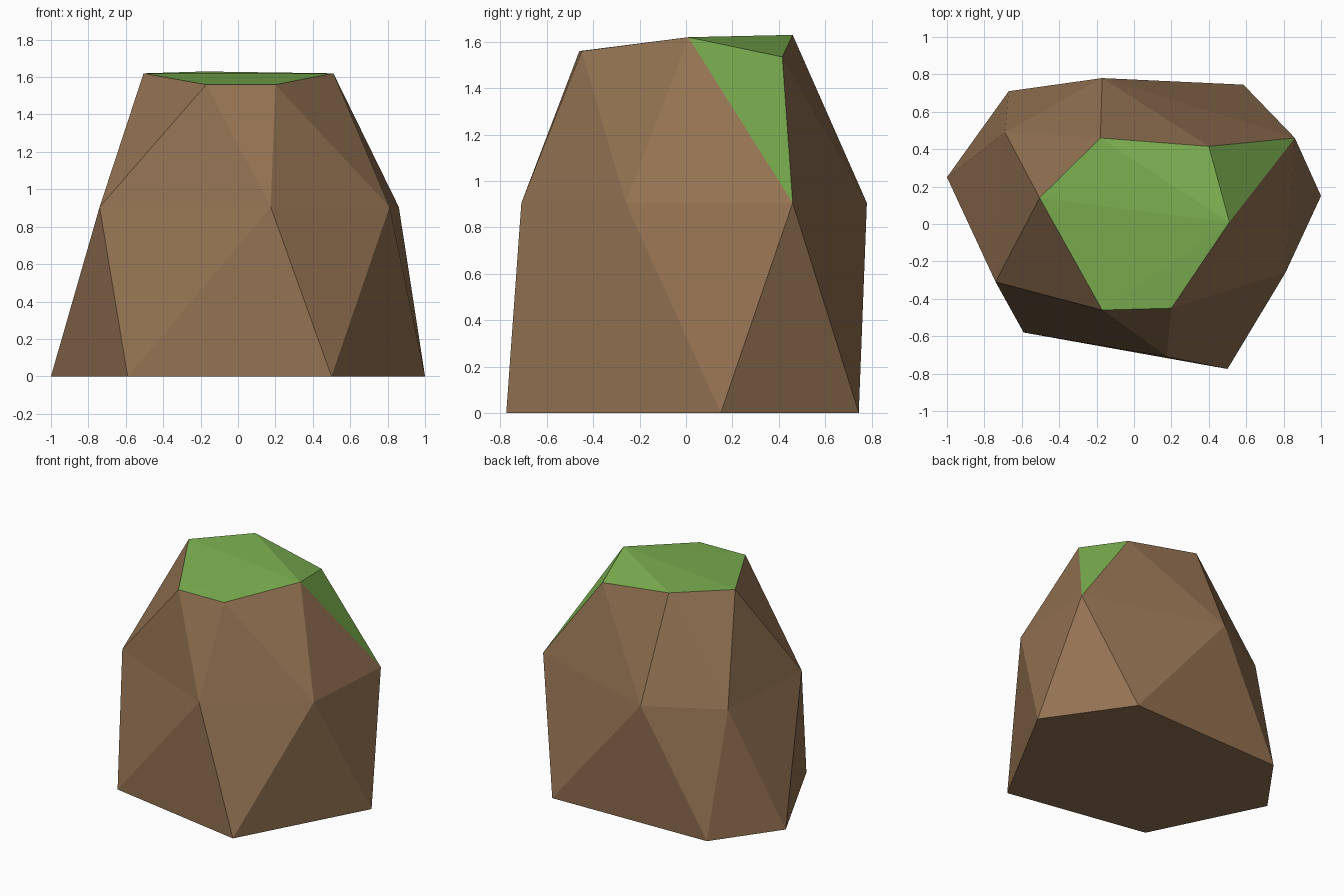
import bpy
import bmesh

if "Cube" in bpy.data.objects:
    bpy.data.objects.remove(bpy.data.objects["Cube"])


def material(name, rgb):
    mat = bpy.data.materials.new(name)
    mat.diffuse_color = (*rgb, 1.0)
    mat.use_nodes = True
    mat.node_tree.nodes["Principled BSDF"].inputs["Base Color"].default_value = mat.diffuse_color
    return mat


# Three six-sided rings, counter-clockwise, staggered between levels
base = [(1.0, 0.15, 0), (0.585, 0.745, 0), (-0.67, 0.71, 0),
        (-1.0, 0.25, 0), (-0.59, -0.58, 0), (0.5, -0.775, 0)]
waist = [(0.86, 0.46, 0.905), (-0.17, 0.78, 0.905), (-0.69, 0.49, 0.905),
         (-0.74, -0.31, 0.905), (0.175, -0.71, 0.905), (0.81, -0.26, 0.905)]
crown = [(0.51, 0.01, 1.62), (0.4, 0.415, 1.535), (-0.18, 0.46, 1.63),
         (-0.505, 0.14, 1.62), (-0.17, -0.46, 1.56), (0.2, -0.45, 1.56)]

bm = bmesh.new()
B, W, C = [[bm.verts.new(p) for p in ring] for ring in (base, waist, crown)]

STONE, MOSS = 0, 1


def face(verts, mat=STONE):
    bm.faces.new(verts).material_index = mat


# Stone sides, with one mossy facet spilling over the edge
for i in range(6):
    j = (i + 1) % 6
    face((B[i], B[j], W[i]))
    face((W[i], B[j], W[j]))
    face((W[i], W[j], C[j]))
    face((W[i], C[j], C[i]), MOSS if i == 0 else STONE)

# Flat underside
face(B[::-1])

# Mossy top
for tri in ((0, 1, 2), (0, 2, 3), (0, 3, 4), (0, 4, 5)):
    face([C[k] for k in tri], MOSS)

bmesh.ops.recalc_face_normals(bm, faces=bm.faces)
mesh = bpy.data.meshes.new("mossy_rock")
bm.to_mesh(mesh)
bm.free()

mesh.materials.append(material("brown stone", (0.292, 0.168, 0.084)))
mesh.materials.append(material("green moss", (0.205, 0.445, 0.082)))
rock = bpy.data.objects.new("mossy_rock", mesh)
bpy.context.collection.objects.link(rock)
